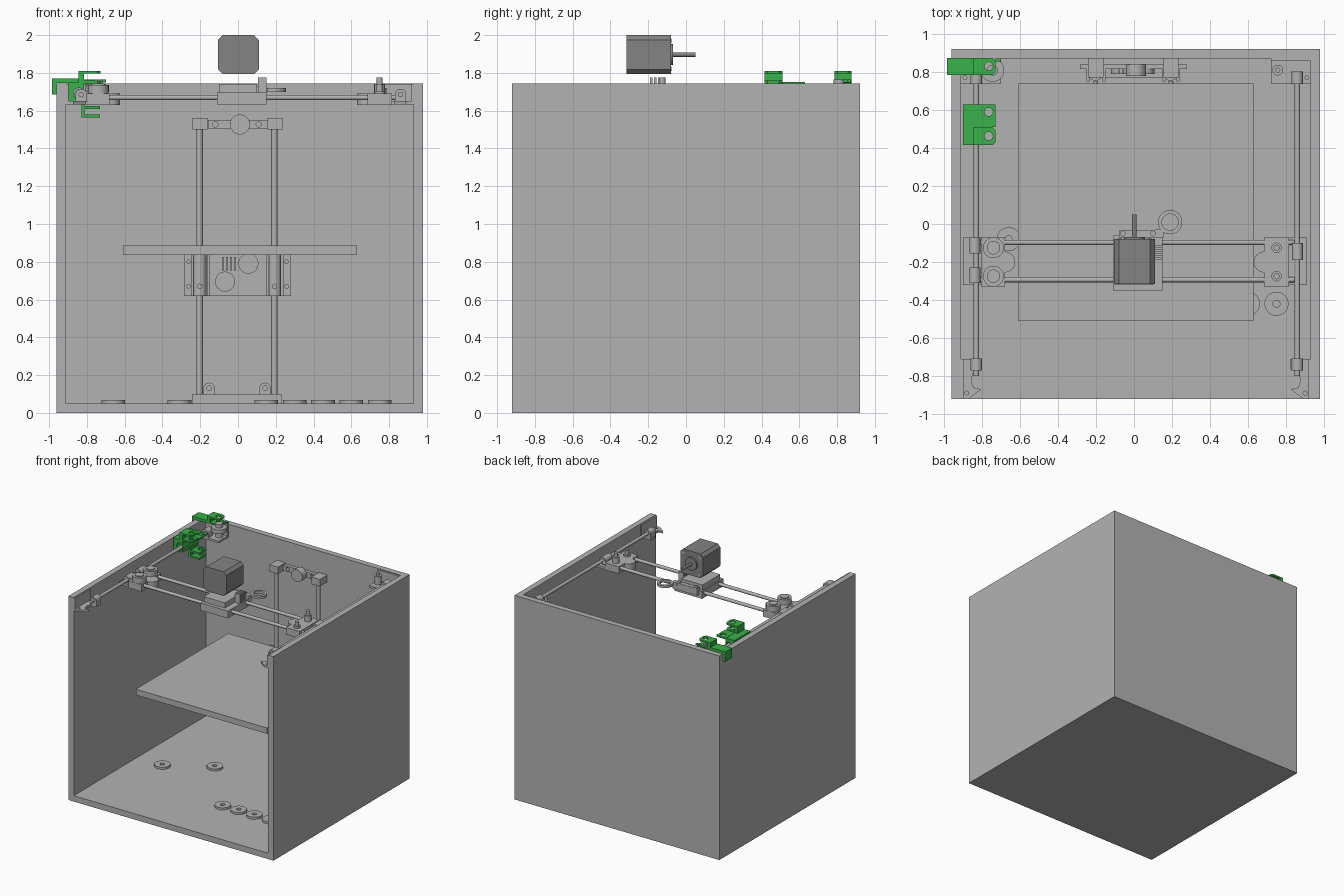
import bpy, bmesh, math
from mathutils import Matrix, Vector

if "Cube" in bpy.data.objects:
    bpy.data.objects.remove(bpy.data.objects["Cube"])


def material(name, rgb):
    m = bpy.data.materials.new(name)
    m.diffuse_color = (*rgb, 1)
    m.use_nodes = True
    m.node_tree.nodes["Principled BSDF"].inputs["Base Color"].default_value = m.diffuse_color
    return m


GREY = material("panel grey", (0.45, 0.45, 0.45))
DARK = material("motor grey", (0.23, 0.23, 0.23))
GREEN = material("bracket green", (0.041, 0.44, 0.07))


def finish(name, me, mat):
    me.materials.clear()
    me.materials.append(mat)
    me.shade_smooth()
    me.set_sharp_from_angle(angle=math.radians(30))
    ob = bpy.data.objects.new(name, me)
    bpy.context.collection.objects.link(ob)
    return ob


def box(name, x, y, z, mat=GREY):
    """Box given by its (low, high) range on each axis."""
    bm = bmesh.new()
    bmesh.ops.create_cube(bm, size=1)
    for v in bm.verts:
        v.co = Vector([(r[0] + r[1]) / 2 + c * (r[1] - r[0]) for r, c in zip((x, y, z), v.co)])
    me = bpy.data.meshes.new(name)
    bm.to_mesh(me)
    bm.free()
    return finish(name, me, mat)


def rod(name, a, b, r, mat=GREY, n=32):
    """Cylinder between two points."""
    a, b = Vector(a), Vector(b)
    bm = bmesh.new()
    bmesh.ops.create_cone(bm, cap_ends=True, segments=n, radius1=r, radius2=r, depth=(b - a).length)
    q = (b - a).to_track_quat('Z', 'Y').to_matrix().to_4x4()
    bm.transform(Matrix.Translation((a + b) / 2) @ q)
    me = bpy.data.meshes.new(name)
    bm.to_mesh(me)
    bm.free()
    return finish(name, me, mat)


def circle(cx, cy, r, n=32):
    return [(cx + r * math.cos(2 * math.pi * i / n), cy + r * math.sin(2 * math.pi * i / n)) for i in range(n)]


def rect(x0, x1, y0, y1):
    return [(x0, y0), (x1, y0), (x1, y1), (x0, y1)]


def notch(cx, cy, r, a0, a1, n=12):
    """Arc points in degrees, used inside an outline."""
    return [(cx + r * math.cos(math.radians(a0 + (a1 - a0) * i / n)),
             cy + r * math.sin(math.radians(a0 + (a1 - a0) * i / n))) for i in range(n + 1)]


def plate(name, loops, lo, hi, axis='Z', mat=GREY):
    """Flat outline with holes, extruded from lo to hi along Z, or along Y for (x, z) outlines."""
    cu = bpy.data.curves.new(name, 'CURVE')
    cu.dimensions, cu.fill_mode, cu.extrude = '2D', 'BOTH', (hi - lo) / 2
    for pts in loops:
        s = cu.splines.new('POLY')
        s.points.add(len(pts) - 1)
        for p, q in zip(s.points, pts):
            p.co = (*q, 0, 1)
        s.use_cyclic_u = True
    tmp = bpy.data.objects.new(name + "_tmp", cu)
    me = bpy.data.meshes.new_from_object(tmp)
    bpy.data.objects.remove(tmp)
    mid = (lo + hi) / 2
    if axis == 'Z':
        me.transform(Matrix.Translation((0, 0, mid)))
    else:
        me.transform(Matrix.Translation((0, mid, 0)) @ Matrix.Rotation(math.pi / 2, 4, 'X'))
    return finish(name, me, mat)


# Open-topped, open-fronted enclosure
box("floor_panel", (-0.91, 0.93), (-0.92, 0.87), (0, 0.05))
box("left_wall", (-0.96, -0.91), (-0.92, 0.92), (0, 1.745))
box("right_wall", (0.93, 0.98), (-0.92, 0.92), (0, 1.745))
box("back_wall", (-0.91, 0.93), (0.87, 0.92), (0, 1.745))

# Washers lying on the floor
for x, y in [(0.15, -0.42), (0.3, -0.42), (0.45, -0.42), (0.6, -0.42), (0.75, -0.42), (-0.66, -0.08), (-0.31, 0.13)]:
    plate("floor_washer", [circle(x, y, 0.063), circle(x, y, 0.018)], 0.05, 0.068)

# Print bed
box("bed_plate", (-0.61, 0.63), (-0.51, 0.74), (0.835, 0.885))

# Lifting column: rods, end brackets, carriage
for x in (-0.203, 0.193):
    rod("lift_rod", (x, 0.81, 0.05), (x, 0.81, 1.555), 0.017)
    box("lift_top_clamp", (x - 0.038, x + 0.042), (0.77, 0.87), (1.5, 1.56))
    plate("lift_bearing", [circle(x, 0.79, 0.036), circle(x, 0.79, 0.02)], 0.62, 0.835)
    rod("carriage_screw", (x, 0.735, 0.67), (x, 0.75, 0.67), 0.014)
    ear = x + 0.05 if x < 0 else x - 0.05
    plate("lift_base_ear", [rect(ear - 0.03, ear + 0.03, 0.1, 0.13)[:2] + notch(ear, 0.13, 0.03, 0, 180),
                            circle(ear, 0.13, 0.012)], 0.845, 0.87, 'Y')
slots = [circle(x, 1.527, 0.014) for x in (-0.12, 0.11)]
plate("lift_top_bar", [rect(-0.16, 0.16, 1.505, 1.55)] + slots, 0.84, 0.87, 'Y')
rod("lift_top_pulley", (0.01, 0.78, 1.527), (0.01, 0.84, 1.527), 0.053)
box("lift_base_bar", (-0.24, 0.23), (0.77, 0.87), (0.05, 0.1))
corners = [circle(x, z, 0.01) for x in (-0.262, 0.257) for z in (0.67, 0.8)]
plate("lift_carriage_plate", [rect(-0.285, 0.28, 0.62, 0.835)] + corners, 0.815, 0.84, 'Y')
for x0, x1 in [(-0.25, -0.235), (-0.165, -0.15), (0.15, 0.165), (0.225, 0.24)]:
    box("lift_bearing_cheek", (x0, x1), (0.75, 0.82), (0.62, 0.835))
for x, z in [(0.055, 0.79), (-0.068, 0.695)]:
    rod("carriage_disc", (x, 0.79, z), (x, 0.82, z), 0.053)
for i in range(4):
    box("lift_belt_clamp_tooth", (-0.085 + i * 0.021, -0.073 + i * 0.021), (0.79, 0.82), (0.755, 0.825))

# Side rails with front corner brackets and rail ends
for x, s, wall in [(-0.83, 1, -0.91), (0.86, -1, 0.93)]:
    rod("side_rail", (x, -0.8, 1.685), (x, 0.8, 1.685), 0.014)
    ox = wall + s * 0.105
    edge = [(wall, -0.92), (wall + s * 0.04, -0.92)]
    arc = [(ox, -0.87), (ox - s * 0.04, -0.86), (ox - s * 0.052, -0.82), (ox - s * 0.04, -0.78), (ox, -0.765)]
    plate("front_corner_bracket", [edge + arc + [(ox, -0.71), (wall, -0.71)],
                                   circle(wall + s * 0.03, -0.89, 0.01)], 1.632, 1.65)
    box("front_bracket_flange", sorted((wall, wall + s * 0.012)), (-0.92, -0.71), (1.65, 1.74))
    for y in (-0.74, 0.77):
        box("rail_end_block", (x - 0.03, x + 0.03), (y - 0.032, y + 0.032), (1.645, 1.68))
        plate("rail_end_ring", [circle(x, 1.685, 0.03), circle(x, 1.685, 0.0135)], y - 0.032, y + 0.032, 'Y')
    # Back corner bracket
    plate("back_corner_bracket", [rect(*sorted((wall, wall + s * 0.21)), 0.74, 0.87),
                                  circle(wall + s * 0.02, 0.77, 0.01)], 1.632, 1.65)
    box("back_bracket_flange", sorted((wall, wall + s * 0.21)), (0.858, 0.87), (1.65, 1.74))

# Back corner pulleys
rod("back_left_pulley", (-0.745, 0.81, 1.7), (-0.745, 0.81, 1.735), 0.062)
rod("back_left_pulley_hub", (-0.745, 0.81, 1.65), (-0.745, 0.81, 1.765), 0.028)
rod("back_right_post", (0.757, 0.81, 1.65), (0.757, 0.81, 1.72), 0.028)
rod("back_right_post_tip", (0.757, 0.81, 1.72), (0.757, 0.81, 1.745), 0.013)

# Cross rods and their end blocks
for y in (-0.097, -0.293):
    rod("cross_rod", (-0.85, y, 1.67), (0.85, y, 1.67), 0.014)
for s, c, x in [(-1, -0.74, -0.838), (1, 0.75, 0.86)]:
    inner, outer = (-0.68, -0.9) if s < 0 else (0.685, 0.91)
    hole = notch(inner, -0.2, 0.055, 90, 90 + s * -180)
    hole = notch(inner, -0.2, 0.055, -90, -90 - 180 * s)
    plate("cross_end_block", [[(inner, -0.33)] + hole + [(inner, -0.07), (c + s * 0.065, -0.07), (c + s * 0.065, -0.33)]],
          1.63, 1.69)
    box("cross_end_flange", sorted((c + s * 0.06, outer)), (-0.32, -0.07), (1.632, 1.652))
    for y0, y1 in ([(-0.155, -0.07), (-0.31, -0.23)] if s < 0 else [(-0.19, -0.1)]):
        rod("side_rail_bearing", (x, y0, 1.685), (x, y1, 1.685), 0.029)
    for y, top in [(-0.125, 1.775), (-0.275, 1.74)]:
        if s < 0:
            rod("left_idler", (c, y, 1.69), (c, y, 1.735), 0.055)
            rod("left_idler_cap", (c, y, 1.735), (c, y, 1.743), 0.035)
        else:
            rod("right_idler_post", (c, y, 1.69), (c, y, top - 0.035), 0.027)
            rod("right_idler_tip", (c, y, top - 0.035), (c, y, top), 0.016)

# Tool carriage
box("tool_carriage", (-0.11, 0.15), (-0.35, -0.06), (1.632, 1.695))
box("tool_carriage_deck", (-0.1, 0.1), (-0.32, -0.08), (1.695, 1.74))
box("tool_mount_ear", (-0.08, 0.15), (-0.07, -0.035), (1.66, 1.72))
for x in (-0.06, 0.1):
    rod("tool_mount_bolt", (x, -0.05, 1.72), (x, -0.05, 1.73), 0.015)
for i in range(4):
    y = -0.19 + i * 0.021
    box("belt_clamp_tooth", (0.105, 0.15), (y, y + 0.013), (1.695, 1.775))
plate("probe_ring", [circle(0.19, 0.01, 0.064), circle(0.19, 0.01, 0.043)], 1.7, 1.72)
box("probe_ring_arm", (0.11, 0.155), (-0.07, -0.03), (1.7, 1.72))

# Motor with chamfered corners
def octagon(x0, x1, z0, z1, c):
    return [(x0 + c, z0), (x1 - c, z0), (x1, z0 + c), (x1, z1 - c), (x1 - c, z1), (x0 + c, z1), (x0, z1 - c), (x0, z0 + c)]


plate("motor_body", [octagon(-0.105, 0.11, 1.793, 2.0, 0.025)], -0.315, -0.08, 'Y', DARK)
rod("motor_boss", (0.002, -0.08, 1.897), (0.002, -0.068, 1.897), 0.055, DARK)
rod("motor_shaft", (0.002, -0.07, 1.897), (0.002, 0.05, 1.897), 0.012, DARK)
for x in (-0.075, 0.08):
    for z in (1.823, 1.97):
        rod("motor_screw", (x, -0.08, z), (x, -0.077, z), 0.012, GREY, 16)


# Green fork: two pierced leaves joined by a spine
def fork(y0, y1, z0, z1, hx):
    yc, r = (y0 + y1) / 2, 0.022
    for a, b in [(z0, z0 + 0.014), (z1 - 0.014, z1)]:
        plate("green_fork_leaf", [[(-0.845, y0), (-0.745, y0), (-0.728, y0 + 0.017), (-0.728, y1 - 0.017),
                                   (-0.745, y1), (-0.845, y1)], circle(hx, yc, r)], a, b, 'Z', GREEN)
    box("green_fork_spine", (-0.845, -0.815), (y0, y1), (z0 + 0.014, z1 - 0.014), GREEN)


# Green wall clip at the back corner
fork(0.785, 0.875, 1.75, 1.81, -0.765)
box("green_clip_top", (-0.985, -0.84), (0.785, 0.875), (1.746, 1.77), GREEN)
box("green_clip_lip", (-0.985, -0.962), (0.785, 0.875), (1.685, 1.746), GREEN)
box("green_clip_tab", (-0.728, -0.7), (0.855, 0.872), (1.75, 1.764), GREEN)

# Green rail clip
fork(0.415, 0.51, 1.745, 1.81, -0.765)
plate("green_rail_clip", [rect(-0.9, -0.815, 1.645, 1.75), circle(-0.83 - 0.012, 1.69, 0.03)],
      0.415, 0.63, 'Y', GREEN)
plate("green_lower_leaf", [rect(-0.82, -0.728, 0.51, 0.63), circle(-0.765, 0.59, 0.022)], 1.738, 1.752, 'Z', GREEN)
box("green_drop_arm", (-0.828, -0.812), (0.515, 0.62), (1.565, 1.65), GREEN)
plate("green_drop_leaf", [rect(-0.815, -0.73, 0.52, 0.62), circle(-0.765, 0.59, 0.022)], 1.565, 1.58, 'Z', GREEN)
plate("green_drop_leaf_upper", [rect(-0.815, -0.73, 0.52, 0.62), circle(-0.765, 0.59, 0.022)], 1.61, 1.625, 'Z', GREEN)
